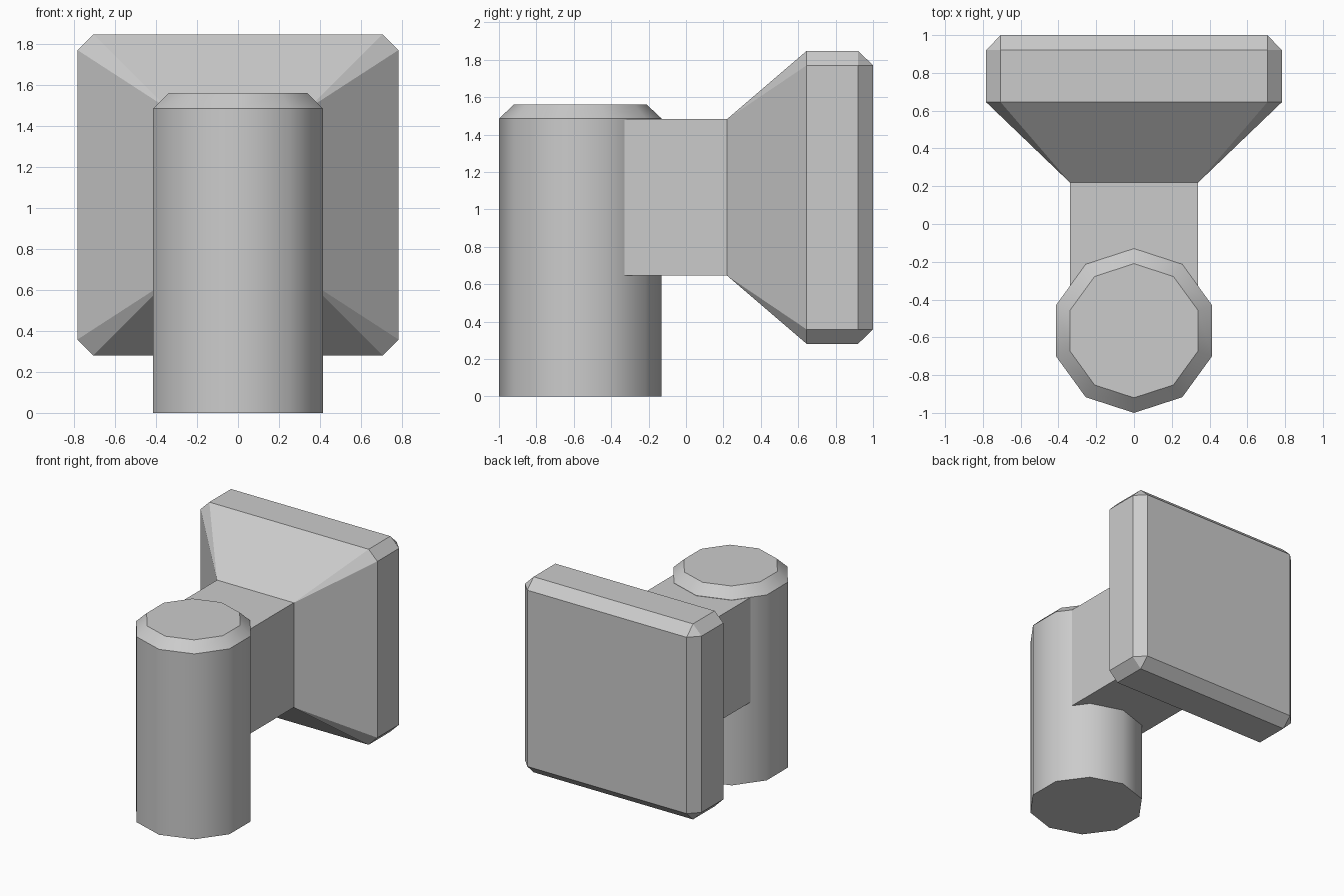
import bpy, bmesh, math

if "Cube" in bpy.data.objects:
    bpy.data.objects.remove(bpy.data.objects["Cube"])


def make_object(name, bm):
    bmesh.ops.recalc_face_normals(bm, faces=bm.faces)
    mesh = bpy.data.meshes.new(name)
    bm.to_mesh(mesh)
    bm.free()
    obj = bpy.data.objects.new(name, mesh)
    bpy.context.collection.objects.link(obj)
    return obj


# Upright post: ten-sided, with a chamfered top
SIDES, POST_Y = 10, -0.565
bm = bmesh.new()
rings = []
for radius, z in ((0.435, 0), (0.435, 1.485), (0.355, 1.56)):
    angles = [math.pi / 2 + i * math.tau / SIDES for i in range(SIDES)]
    rings.append([bm.verts.new((radius * math.cos(a),
                                POST_Y + radius * math.sin(a), z)) for a in angles])
for low, high in zip(rings, rings[1:]):
    for i in range(SIDES):
        j = (i + 1) % SIDES
        bm.faces.new((low[i], low[j], high[j], high[i]))
bm.faces.new(rings[0][::-1])
bm.faces.new(rings[-1])
post = make_object("post", bm)
bpy.context.view_layer.objects.active = post
post.select_set(True)
bpy.ops.object.shade_smooth_by_angle(angle=math.radians(40))

# Head: chamfered plate flaring down to the neck, as a convex hull of corners
MID_Z = 1.064
corners = [  # half width, y, half height
    (0.34, 0.22, 0.419),
    (0.783, 0.645, 0.706), (0.706, 0.645, 0.783),
    (0.783, 0.92, 0.706), (0.706, 0.92, 0.783),
    (0.706, 1.0, 0.706),
]
bm = bmesh.new()
for x, y, h in corners:
    for sx in (-1, 1):
        for sz in (-1, 1):
            bm.verts.new((sx * x, y, MID_Z + sz * h))
bmesh.ops.convex_hull(bm, input=bm.verts)
bmesh.ops.dissolve_limit(bm, angle_limit=math.radians(1),
                         verts=bm.verts, edges=bm.edges)

# Neck: pull the small front face of the head into the post
front = min(bm.faces, key=lambda f: f.calc_center_median().y)
out = bmesh.ops.extrude_face_region(bm, geom=[front])
for v in out["geom"]:
    if isinstance(v, bmesh.types.BMVert):
        v.co.y = -0.5
if front.is_valid:
    bmesh.ops.delete(bm, geom=[front], context='FACES_ONLY')
make_object("neck_and_head", bm)
